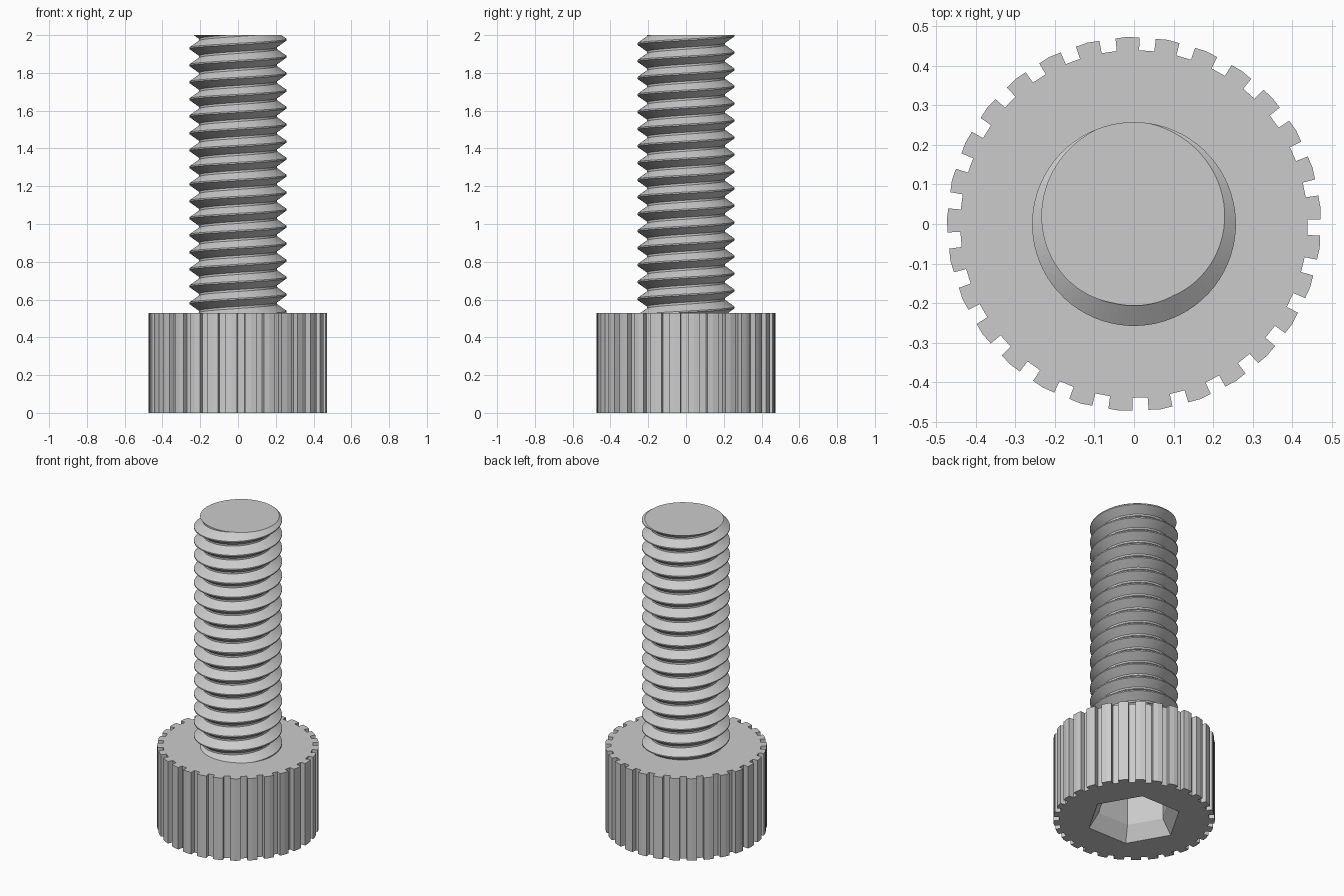
import bpy, bmesh, math
from math import cos, sin, radians, pi

if "Cube" in bpy.data.objects:
    bpy.data.objects.remove(bpy.data.objects["Cube"])

steel = bpy.data.materials.new("steel_grey")
steel.diffuse_color = (0.6, 0.6, 0.6, 1)
steel.use_nodes = True
steel.node_tree.nodes["Principled BSDF"].inputs["Base Color"].default_value = steel.diffuse_color


def finish(name, bm):
    bmesh.ops.recalc_face_normals(bm, faces=bm.faces)
    mesh = bpy.data.meshes.new(name)
    bm.to_mesh(mesh)
    bm.free()
    mesh.materials.append(steel)
    ob = bpy.data.objects.new(name, mesh)
    bpy.context.collection.objects.link(ob)
    return ob


def prism(name, sections):
    """Stack of closed rings [(points, z), ...] skinned and capped."""
    bm = bmesh.new()
    rings = [[bm.verts.new((x, y, z)) for x, y in pts] for pts, z in sections]
    n = len(rings[0])
    for a, b in zip(rings, rings[1:]):
        for i in range(n):
            bm.faces.new((a[i], a[(i + 1) % n], b[(i + 1) % n], b[i]))
    bm.faces.new(rings[0][::-1])
    bm.faces.new(rings[-1])
    return finish(name, bm)


def hexagon(r):
    return [(r * cos(k * pi / 3), r * sin(k * pi / 3)) for k in range(6)]


# knurled head: gear-like outline with square grooves
TEETH, HEAD_TOP = 29, 0.53
outline = []
for t in range(TEETH):
    mid = radians(92 + t * 360 / TEETH)
    for r, off in ((0.44, -3.7), (0.472, -3.7), (0.474, 0), (0.472, 3.7), (0.44, 3.7)):
        a = mid + radians(off)
        outline.append((r * cos(a), r * sin(a)))
head = prism("knurled_head", [(outline, 0), (outline, HEAD_TOP)])

# hexagonal drive socket with chamfered mouth
socket = prism("socket_cutter", [(hexagon(0.287), -0.01), (hexagon(0.22), 0.09),
                                 (hexagon(0.22), 0.30)])
socket.hide_render = True
socket.hide_viewport = True
cut = head.modifiers.new("socket", 'BOOLEAN')
cut.operation = 'DIFFERENCE'
cut.solver = 'EXACT'
cut.object = socket

# threaded shank: right-handed helical profile, trimmed top and bottom
PITCH, N, TURNS = 0.09, 72, 20
CREST_ANGLE = radians(97)
profile = [(0.207, -0.44), (0.258, -0.04), (0.258, 0.04), (0.207, 0.44)]
bm = bmesh.new()
strip = []
for k in range(N * TURNS + 1):
    a = CREST_ANGLE + 2 * pi * k / N
    z = 2.0 + PITCH * (k / N - TURNS + 2)
    strip.append([bm.verts.new((r * cos(a), r * sin(a), z + h * PITCH)) for r, h in profile])
for k in range(N * TURNS):
    for j in range(3):
        bm.faces.new((strip[k][j], strip[k + 1][j], strip[k + 1][j + 1], strip[k][j + 1]))
    if k + N < N * TURNS:
        bm.faces.new((strip[k][3], strip[k + 1][3], strip[k + N + 1][0], strip[k + N][0]))
for z, up in ((2.0, 1), (HEAD_TOP - 0.03, -1)):
    geom = bm.verts[:] + bm.edges[:] + bm.faces[:]
    res = bmesh.ops.bisect_plane(bm, geom=geom, plane_co=(0, 0, z),
                                 plane_no=(0, 0, up), clear_outer=True)
    rim = [e for e in res["geom_cut"] if isinstance(e, bmesh.types.BMEdge)]
    bmesh.ops.contextual_create(bm, geom=rim)
shank = finish("threaded_shank", bm)

# smooth curved flanks, crisp edges
bpy.ops.object.select_all(action='DESELECT')
shank.select_set(True)
bpy.context.view_layer.objects.active = shank
bpy.ops.object.shade_smooth_by_angle(angle=radians(25))
